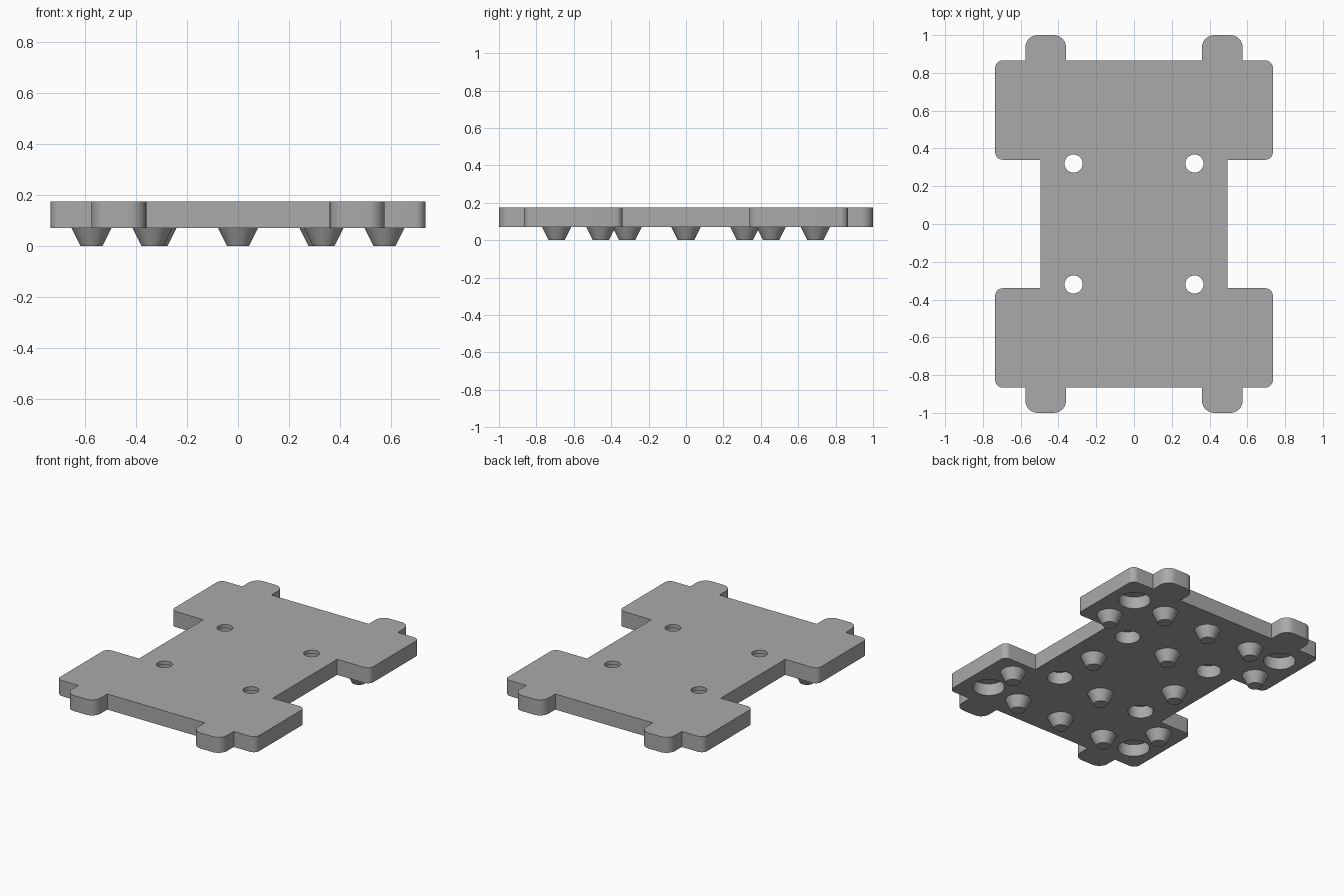
import bpy
import bmesh
from math import pi, cos, sin
from mathutils import Vector

PLATE_BOTTOM, PLATE_TOP = 0.07, 0.174
SIDES = 40

cube = bpy.data.objects.get("Cube")
if cube:
    bpy.data.objects.remove(cube, do_unlink=True)

grey = bpy.data.materials.new("plain grey")
grey.use_nodes = True
colour = (0.4, 0.4, 0.4, 1)
grey.diffuse_color = colour
grey.node_tree.nodes["Principled BSDF"].inputs["Base Color"].default_value = colour


def make_object(name, bm):
    bmesh.ops.recalc_face_normals(bm, faces=bm.faces)
    mesh = bpy.data.meshes.new(name)
    bm.to_mesh(mesh)
    bm.free()
    mesh.materials.append(grey)
    obj = bpy.data.objects.new(name, mesh)
    bpy.context.collection.objects.link(obj)
    return obj


def activate(obj):
    bpy.ops.object.select_all(action='DESELECT')
    obj.select_set(True)
    bpy.context.view_layer.objects.active = obj


def smooth(obj):
    activate(obj)
    bpy.ops.object.shade_smooth_by_angle(angle=pi / 6)


def turned(bm, profile, x, y):
    """Closed round solid from (radius, height) pairs."""
    rings = [[bm.verts.new((x + r * cos(2 * pi * i / SIDES),
                            y + r * sin(2 * pi * i / SIDES), z))
              for i in range(SIDES)] for r, z in profile]
    bm.faces.new(rings[0])
    bm.faces.new(rings[-1])
    for low, high in zip(rings, rings[1:]):
        for i in range(SIDES):
            j = (i + 1) % SIDES
            bm.faces.new((low[i], low[j], high[j], high[i]))


def rounded(corners, steps=8):
    """Outline with a quarter arc at each right-angled corner of radius r."""
    points = []
    for i, (x, y, r) in enumerate(corners):
        p = Vector((x, y))
        if not r:
            points.append(p)
            continue
        before = (Vector(corners[i - 1][:2]) - p).normalized() * r
        after = (Vector(corners[(i + 1) % len(corners)][:2]) - p).normalized() * r
        for s in range(steps + 1):
            a = s / steps * pi / 2
            points.append(p + before * (1 - sin(a)) + after * (1 - cos(a)))
    return points


def quadrants(x, y):
    return sorted({(sx * x, sy * y) for sx in (-1, 1) for sy in (-1, 1)})


# Plate: one quarter of the outline, mirrored round
quarter = [(0.495, 0.34, 0), (0.735, 0.34, 0.04), (0.735, 0.866, 0.04),
           (0.575, 0.866, 0), (0.575, 1, 0.065), (0.36, 1, 0.065), (0.36, 0.866, 0)]
half = quarter + [(-x, y, r) for x, y, r in reversed(quarter)]
outline = half + [(-x, -y, r) for x, y, r in half]
bm = bmesh.new()
base = bm.faces.new([bm.verts.new((p.x, p.y, PLATE_BOTTOM)) for p in rounded(outline)])
raised = bmesh.ops.extrude_face_region(bm, geom=[base], use_keep_orig=True)
bmesh.ops.translate(bm, vec=(0, 0, PLATE_TOP - PLATE_BOTTOM),
                    verts=[v for v in raised["geom"] if isinstance(v, bmesh.types.BMVert)])
plate = make_object("plate", bm)

# Stepped screw holes and blind corner sockets
bm = bmesh.new()
for x, y in quadrants(0.32, 0.32):
    turned(bm, [(0.077, 0), (0.077, 0.15), (0.048, 0.15), (0.048, 0.25)], x, y)
for x, y in quadrants(0.573, 0.687):
    turned(bm, [(0.097, 0), (0.097, 0.15)], x, y)
cutter = make_object("hole_cutter", bm)
cutter.hide_render = True

cut = plate.modifiers.new("holes", 'BOOLEAN')
cut.operation = 'DIFFERENCE'
cut.solver = 'EXACT'
cut.object = cutter
activate(plate)
bpy.ops.object.modifier_apply(modifier=cut.name)
bpy.data.objects.remove(cutter, do_unlink=True)
smooth(plate)

# Tapered feet under the plate
spots = (quadrants(0.575, 0.455) + quadrants(0.336, 0.692)
         + quadrants(0.32, 0) + quadrants(0, 0.315) + quadrants(0, 0.692))
for number, (x, y) in enumerate(dict.fromkeys(spots), 1):
    bm = bmesh.new()
    turned(bm, [(0.043, 0), (0.078, PLATE_BOTTOM)], x, y)
    smooth(make_object(f"foot_{number}", bm))
